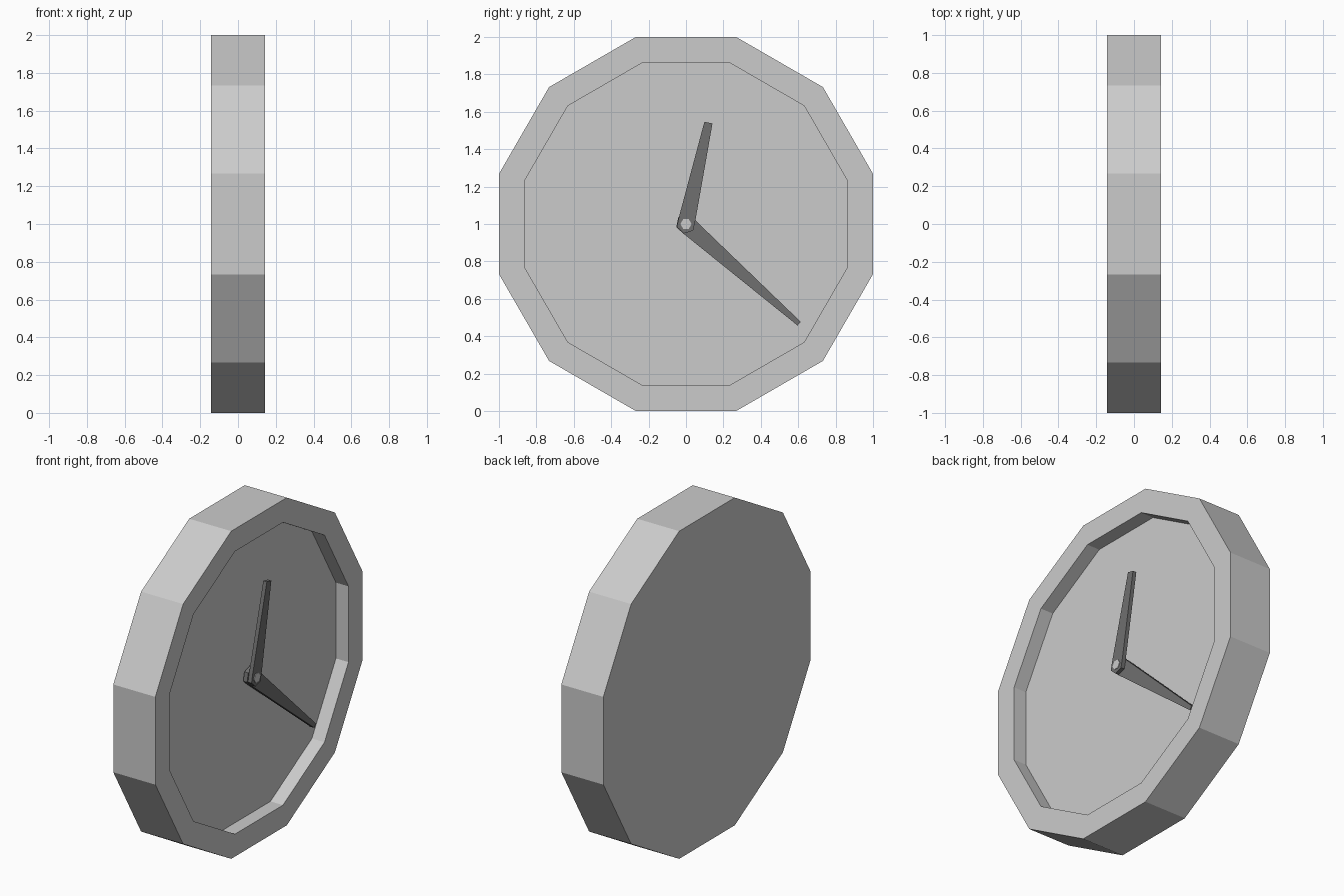
import bpy, bmesh, math
from mathutils import Vector

if "Cube" in bpy.data.objects:
    bpy.data.objects.remove(bpy.data.objects["Cube"])

CENTRE = Vector((0, 0, 1))


def finish(bm, name, colour=None):
    bmesh.ops.recalc_face_normals(bm, faces=bm.faces)
    mesh = bpy.data.meshes.new(name)
    bm.to_mesh(mesh)
    bm.free()
    obj = bpy.data.objects.new(name, mesh)
    bpy.context.collection.objects.link(obj)
    if colour is not None:
        mat = bpy.data.materials.new(name + "_paint")
        mat.diffuse_color = (colour, colour, colour, 1)
        mat.use_nodes = True
        mat.node_tree.nodes["Principled BSDF"].inputs["Base Color"].default_value = mat.diffuse_color
        mesh.materials.append(mat)
    return obj


def ring(bm, sides, apothem, x):
    """Regular polygon around the x axis with a flat edge on top."""
    r = apothem / math.cos(math.pi / sides)
    angles = [(i + 0.5) * math.tau / sides for i in range(sides)]
    return [bm.verts.new(CENTRE + Vector((x, r * math.sin(a), r * math.cos(a)))) for a in angles]


def lathe(name, sides, profile):
    """Bridge polygon rings given as (apothem, x) and cap both ends."""
    bm = bmesh.new()
    rings = [ring(bm, sides, a, x) for a, x in profile]
    for p, q in zip(rings, rings[1:]):
        for i in range(sides):
            j = (i + 1) % sides
            bm.faces.new((p[i], p[j], q[j], q[i]))
    bm.faces.new(rings[0])
    bm.faces.new(rings[-1])
    return finish(bm, name)


def hand(name, tip, base_w, tip_w, x0, x1):
    """Tapered bar with a faceted round end at the hub."""
    along = Vector((0, *tip))
    length = along.length
    along.normalize()
    side = Vector((0, -along.z, along.y))
    outline = [(length, -tip_w), (length, tip_w)]
    for deg in (60, 120, 180, 240, 300):
        a = math.radians(deg)
        outline.append((base_w * math.cos(a), base_w * math.sin(a)))
    bm = bmesh.new()
    face = bm.faces.new([bm.verts.new(CENTRE + Vector((x0, 0, 0)) + along * u + side * v)
                         for u, v in outline])
    ext = bmesh.ops.extrude_face_region(bm, geom=[face], use_keep_orig=True)
    verts = [g for g in ext["geom"] if isinstance(g, bmesh.types.BMVert)]
    bmesh.ops.translate(bm, verts=verts, vec=(x1 - x0, 0, 0))
    return finish(bm, name, 0.16)


# Twelve-sided case with a recessed dial
lathe("clock_case", 12, [(1, -0.142), (1, 0.142), (0.863, 0.142), (0.863, 0.057)])

# Hub pin
lathe("hub_pin", 6, [(0.026, 0.05), (0.026, 0.13)])

# Hands
hand("minute_hand", (0.605, -0.533), 0.055, 0.013, 0.072, 0.098)
hand("hour_hand", (0.12, 0.542), 0.052, 0.022, 0.102, 0.126)
